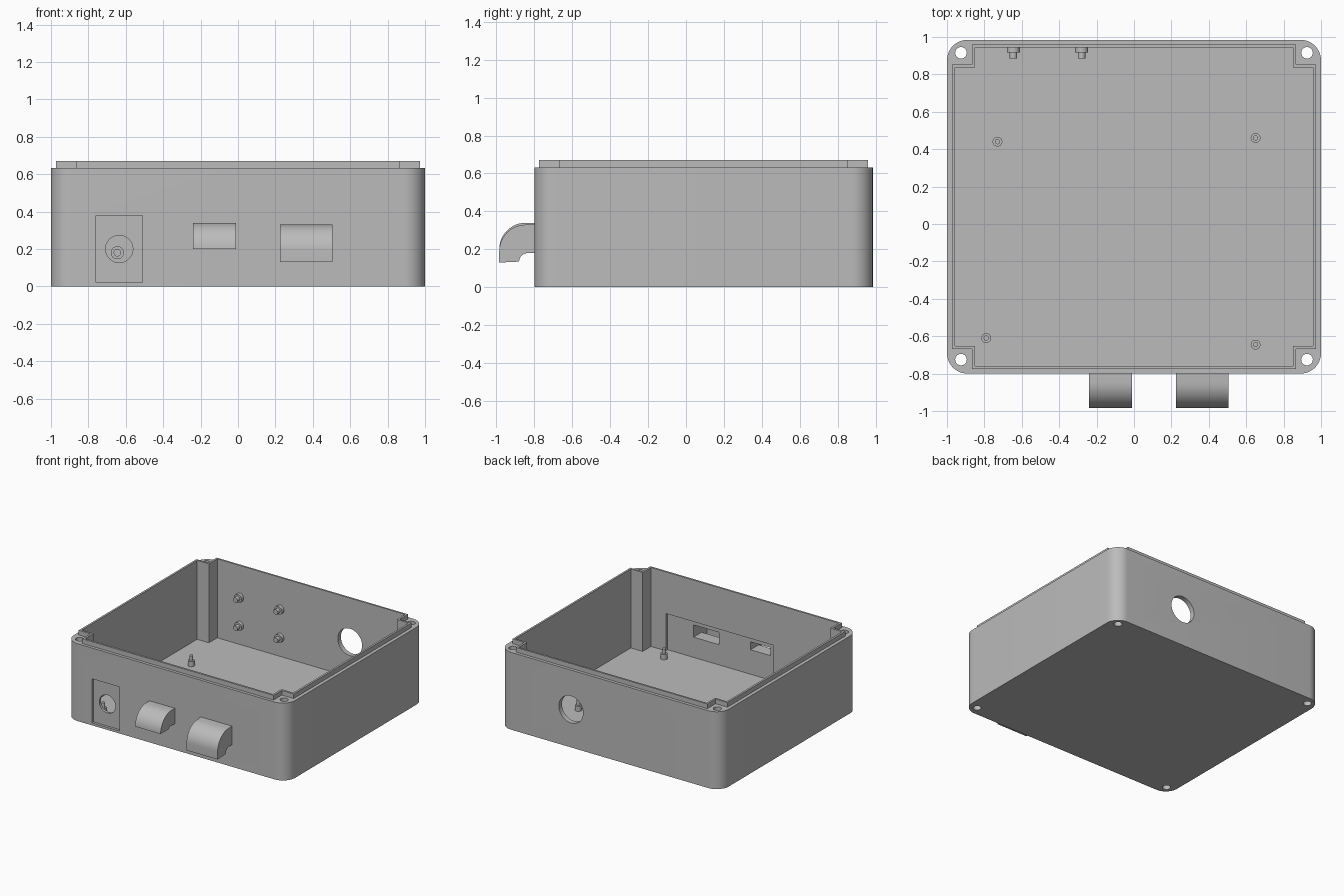
import bpy, bmesh, math
from mathutils import Matrix, Vector

if "Cube" in bpy.data.objects:
    bpy.data.objects.remove(bpy.data.objects["Cube"])

grey = bpy.data.materials.new("grey plastic")
grey.diffuse_color = (0.5, 0.5, 0.5, 1)
grey.use_nodes = True
grey.node_tree.nodes["Principled BSDF"].inputs["Base Color"].default_value = grey.diffuse_color

AXES = {"X": lambda a, b, t: (t, a, b),
        "Y": lambda a, b, t: (a, t, b),
        "Z": lambda a, b, t: (a, b, t)}


def finish(name, bm):
    bmesh.ops.recalc_face_normals(bm, faces=bm.faces)
    me = bpy.data.meshes.new(name)
    bm.to_mesh(me)
    bm.free()
    me.materials.append(grey)
    ob = bpy.data.objects.new(name, me)
    bpy.context.collection.objects.link(ob)
    return ob


def prism(name, pts, axis, lo, hi):
    """Extrude a 2D outline along an axis."""
    bm = bmesh.new()
    f = AXES[axis]
    face = bm.faces.new([bm.verts.new(f(a, b, lo)) for a, b in pts])
    ext = bmesh.ops.extrude_face_region(bm, geom=[face])
    vs = [v for v in ext["geom"] if isinstance(v, bmesh.types.BMVert)]
    bmesh.ops.translate(bm, verts=vs, vec=Vector(f(0, 0, hi - lo)))
    return finish(name, bm)


def arc(cx, cy, r, a0, a1, n=12):
    return [(cx + r * math.cos(math.radians(a0 + (a1 - a0) * i / n)),
             cy + r * math.sin(math.radians(a0 + (a1 - a0) * i / n)))
            for i in range(n + 1)]


def circle(cx, cy, r, n=40):
    return arc(cx, cy, r, 0, 360, n)[:-1]


def rect(x0, x1, y0, y1):
    return [(x0, y0), (x1, y0), (x1, y1), (x0, y1)]


def rounded(x0, x1, y0, y1, r):
    return (arc(x1 - r, y1 - r, r, 0, 90) + arc(x0 + r, y1 - r, r, 90, 180)
            + arc(x0 + r, y0 + r, r, 180, 270) + arc(x1 - r, y0 + r, r, 270, 360))


def notched(x, y0, y1, n):
    """Rectangle with square notches at its corners."""
    return [(x, y0 + n), (x, y1 - n), (x - n, y1 - n), (x - n, y1),
            (-x + n, y1), (-x + n, y1 - n), (-x, y1 - n), (-x, y0 + n),
            (-x + n, y0 + n), (-x + n, y0), (x - n, y0), (x - n, y0 + n)]


def boolean(ob, tool, op="DIFFERENCE"):
    m = ob.modifiers.new("cut", "BOOLEAN")
    m.operation, m.solver, m.object = op, "EXACT", tool
    bpy.context.view_layer.objects.active = ob
    bpy.ops.object.modifier_apply(modifier=m.name)
    bpy.data.objects.remove(tool)


# Outer body with raised lip, hollowed around the corner posts
body = prism("enclosure_body", rounded(-1, 1, -0.80, 0.985, 0.11), "Z", 0, 0.632)
boolean(body, prism("lip", notched(0.972, -0.776, 0.96, 0.107), "Z", 0.5, 0.67), "UNION")
boolean(body, prism("cavity", notched(0.956, -0.76, 0.945, 0.107), "Z", 0.025, 0.9))

# Screw holes through the corner posts
for x in (-0.925, 0.925):
    for y in (-0.725, 0.915):
        boolean(body, prism("screw_hole", circle(x, y, 0.031, 24), "Z", -0.1, 0.9))

# Cable hole in the back, switch recess and hole in the front
boolean(body, prism("cable_hole", circle(0.35, 0.31, 0.11), "Y", 0.9, 1.1))
boolean(body, prism("switch_recess", rect(-0.76, -0.51, 0.02, 0.38), "Y", -0.9, -0.78))
boolean(body, prism("switch_hole", circle(-0.635, 0.20, 0.073), "Y", -0.9, -0.7))

# Thinned area inside the front wall
boolean(body, prism("port_recess", rect(-0.26, 0.715, 0.025, 0.33), "Y", -0.784, -0.7))

# Curved hollow hoods over the two front ports
small = ([(-0.80, 0.34)] + arc(-0.845, 0.20, 0.14, 90, 180)
         + [(-0.88, 0.20)] + arc(-0.865, 0.20, 0.015, 180, 90, 4) + [(-0.80, 0.215)])
small_void = ([(-0.70, 0.29)] + arc(-0.87, 0.20, 0.09, 90, 180)
              + [(-0.96, 0.1), (-0.89, 0.1), (-0.89, 0.225), (-0.70, 0.225)])
large = ([(-0.80, 0.332)] + arc(-0.845, 0.19, 0.14, 90, 180) + [(-0.985, 0.13)]
         + arc(-0.835, 0.135, 0.045, 180, 90, 8) + [(-0.80, 0.18)])
large_void = ([(-0.70, 0.29)] + arc(-0.86, 0.19, 0.10, 90, 180)
              + [(-0.96, 0.05), (-0.89, 0.05), (-0.89, 0.19), (-0.70, 0.19)])
parts = [body]
for name, outer, void, x0, x1 in (("small_port_hood", small, small_void, -0.24, -0.01),
                                  ("large_port_hood", large, large_void, 0.225, 0.505)):
    hood = prism(name, outer, "X", x0, x1)
    boolean(hood, prism("void", void, "X", x0 + 0.024, x1 - 0.024))
    window = [p for p in void if p[1] > 0.15]
    boolean(body, prism("window", window, "X", x0 + 0.024, x1 - 0.024))
    parts.append(hood)


# Stepped mounting pegs: wide base and thin pin
def peg(name, loc, rot, r1, h1, r2, h2):
    bm = bmesh.new()
    base = Matrix.Translation(loc) @ rot
    for r, h in ((r1, h1), (r2, h2)):
        bmesh.ops.create_cone(bm, cap_ends=True, segments=24, radius1=r, radius2=r,
                              depth=h, matrix=base @ Matrix.Translation((0, 0, h / 2)))
    parts.append(finish(name, bm))


for x, y in ((-0.73, 0.44), (0.65, 0.46), (-0.79, -0.61), (0.65, -0.645)):
    peg("floor_peg", (x, y, 0.022), Matrix.Identity(4), 0.026, 0.045, 0.014, 0.085)
for x in (-0.645, -0.28):
    for z in (0.18, 0.41):
        peg("back_wall_peg", (x, 0.947, z), Matrix.Rotation(math.pi / 2, 4, "X"),
            0.035, 0.03, 0.02, 0.062)

# Smooth curved faces, keep edges sharp
for ob in parts:
    bpy.ops.object.select_all(action="DESELECT")
    ob.select_set(True)
    bpy.context.view_layer.objects.active = ob
    bpy.ops.object.shade_smooth_by_angle(angle=math.radians(30))
